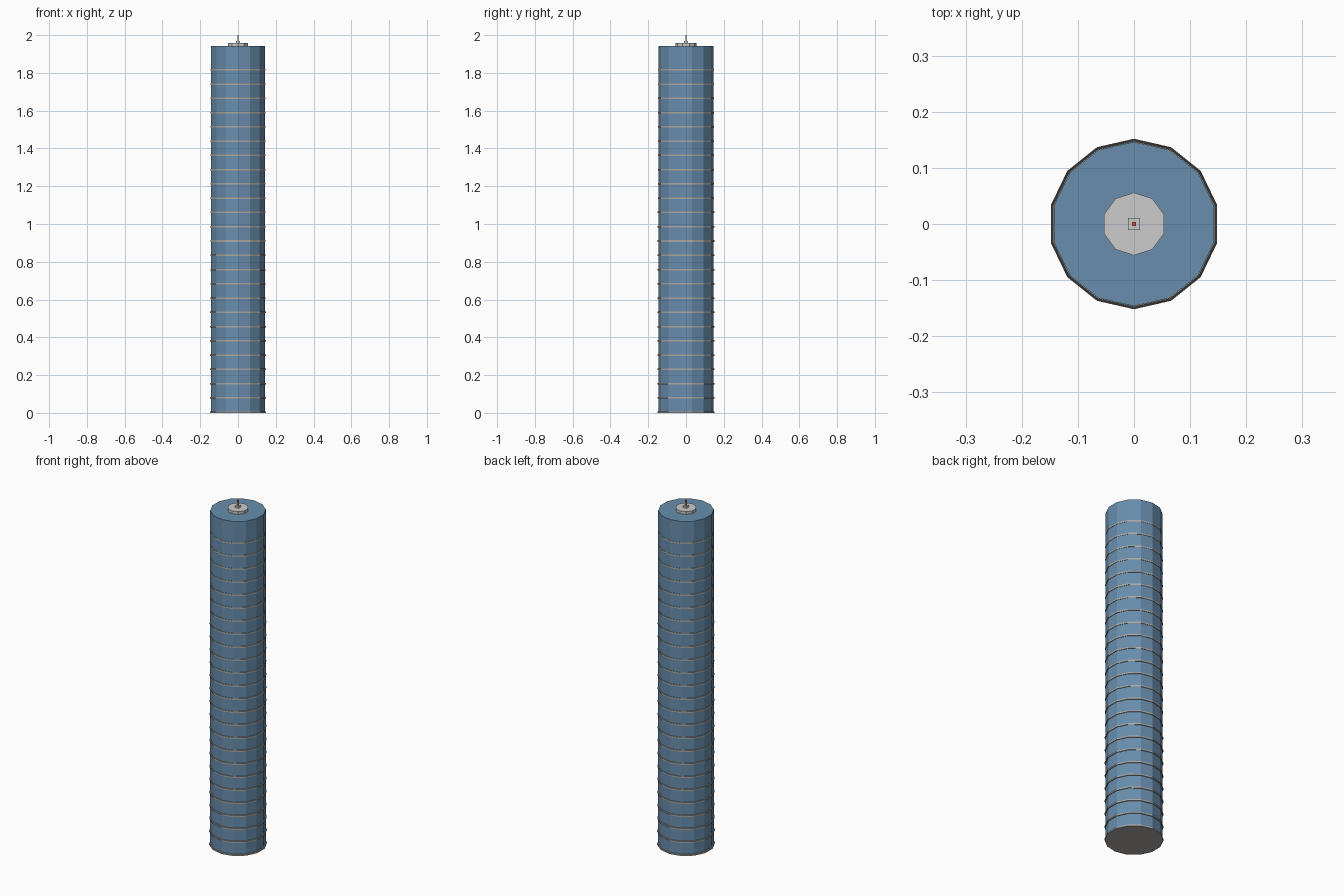
import bpy, math

if "Cube" in bpy.data.objects:
    bpy.data.objects.remove(bpy.data.objects["Cube"])

def material(name, color):
    m = bpy.data.materials.new(name)
    m.diffuse_color = (*color, 1)
    m.use_nodes = True
    m.node_tree.nodes["Principled BSDF"].inputs["Base Color"].default_value = m.diffuse_color
    return m

glass = material("blue_glass", (0.14, 0.27, 0.42))
red = material("red_lamp", (0.7, 0.08, 0.06))
trim = material("warm_grey", (0.42, 0.40, 0.36))

def prism(name, sides, r1, r2, z0, z1, mat=None, turn=0):
    """Flat-faced upright prism, first corner on +y."""
    bpy.ops.mesh.primitive_cone_add(vertices=sides, radius1=r1, radius2=r2,
                                    depth=z1 - z0, location=(0, 0, (z0 + z1) / 2),
                                    rotation=(0, 0, turn))
    ob = bpy.context.object
    ob.name = name
    if mat:
        ob.data.materials.append(mat)
    return ob

# Glass shaft
prism("tower_shaft", 14, 0.1465, 0.1465, 0.0005, 1.942, glass)

# Floor slabs, slightly narrower towards the top
floors = 25
for i in range(floors):
    r = 0.152 - 0.004 * i / (floors - 1)
    z = i * 0.0755
    prism(f"floor_slab_{i + 1}", 14, r, r, z, z + 0.008, trim)

# Roof plant room, mast base, mast and lamp
q = math.pi / 4
prism("roof_drum", 10, 0.056, 0.056, 1.942, 1.958)
prism("mast_base", 4, 0.0156, 0.0156, 1.958, 1.968, None, q)
prism("mast", 4, 0.005, 0.005, 1.968, 1.995, None, q)
prism("mast_lamp", 4, 0.005, 0.005, 1.995, 2.0, red, q)
